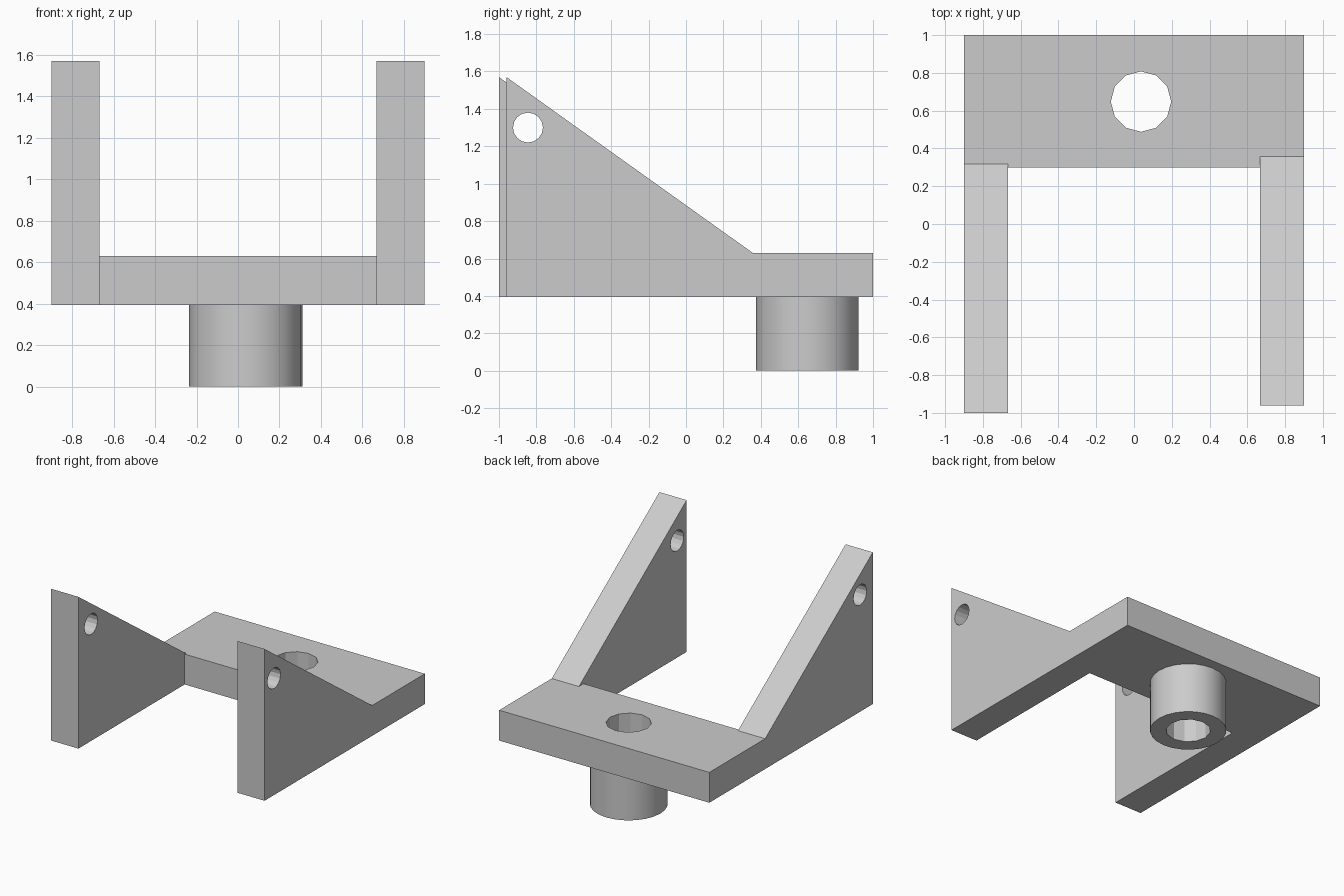
import bpy
import bmesh
import math
from mathutils import Matrix, Vector

if "Cube" in bpy.data.objects:
    bpy.data.objects.remove(bpy.data.objects["Cube"], do_unlink=True)

grey = bpy.data.materials.new("plain grey")
grey.use_nodes = True
colour = (0.6, 0.6, 0.6, 1)
grey.diffuse_color = colour
grey.node_tree.nodes["Principled BSDF"].inputs["Base Color"].default_value = colour

BASE, DECK, PEAK = 0.395, 0.63, 1.57
HALF, INNER = 0.9, 0.667
FRONT, BACK = 0.3, 1.0
BOSS = Vector((0.037, 0.648, 0))


def add_object(name, bm):
    bmesh.ops.recalc_face_normals(bm, faces=bm.faces)
    mesh = bpy.data.meshes.new(name)
    bm.to_mesh(mesh)
    bm.free()
    mesh.materials.append(grey)
    obj = bpy.data.objects.new(name, mesh)
    bpy.context.collection.objects.link(obj)
    return obj


def side_profile(name, points, x0, x1):
    """Extrude a (y, z) outline from x0 to x1."""
    bm = bmesh.new()
    face = bm.faces.new([bm.verts.new((x0, y, z)) for y, z in points])
    out = bmesh.ops.extrude_face_region(bm, geom=[face])
    moved = [v for v in out["geom"] if isinstance(v, bmesh.types.BMVert)]
    bmesh.ops.translate(bm, verts=moved, vec=(x1 - x0, 0, 0))
    return add_object(name, bm)


def cylinder(name, sides, radius, depth, matrix):
    bm = bmesh.new()
    bmesh.ops.create_cone(bm, cap_ends=True, segments=sides, radius1=radius,
                          radius2=radius, depth=depth, matrix=matrix)
    return add_object(name, bm)


def combine(target, tool, operation):
    """Apply a boolean and remove the tool object."""
    mod = target.modifiers.new(operation, "BOOLEAN")
    mod.operation, mod.object, mod.solver = operation, tool, "EXACT"
    with bpy.context.temp_override(object=target, active_object=target):
        bpy.ops.object.modifier_apply(modifier=mod.name)
    bpy.data.objects.remove(tool, do_unlink=True)


# Base plate
bracket = side_profile("bracket", [(FRONT, BASE), (BACK, BASE), (BACK, DECK), (FRONT, DECK)],
                       -HALF, HALF)

# Sloping side arms, the right one set slightly further forward
for name, x0, x1, tip in (("right_arm", -HALF, -INNER, -1.0),
                          ("left_arm", INNER, HALF, -0.96)):
    toe = tip + 1.317
    arm = side_profile(name, [(tip, BASE), (tip, PEAK), (toe, DECK),
                              (FRONT, DECK), (FRONT, BASE)], x0, x1)
    combine(bracket, arm, "UNION")

# Pin hole through both arms
pin = Matrix.Translation((0, -0.845, 1.3)) @ Matrix.Rotation(math.pi / 2, 4, "Y")
combine(bracket, cylinder("pin_cutter", 16, 0.08, 3, pin), "DIFFERENCE")

# Hollow boss under the plate, with the bore running through the plate
boss = cylinder("boss", 24, 0.273, BASE, Matrix.Translation(BOSS + Vector((0, 0, BASE / 2))))
for part in (bracket, boss):
    bore = cylinder("bore_cutter", 12, 0.16, 3, Matrix.Translation(BOSS))
    combine(part, bore, "DIFFERENCE")

# Smooth only the outer wall of the boss
for poly in boss.data.polygons:
    offset = (poly.center - BOSS).to_2d().length
    poly.use_smooth = abs(poly.normal.z) < 0.5 and offset > 0.2
with bpy.context.temp_override(object=boss, active_object=boss,
                               selected_objects=[boss], selected_editable_objects=[boss]):
    bpy.ops.object.shade_smooth_by_angle(angle=math.radians(25))
